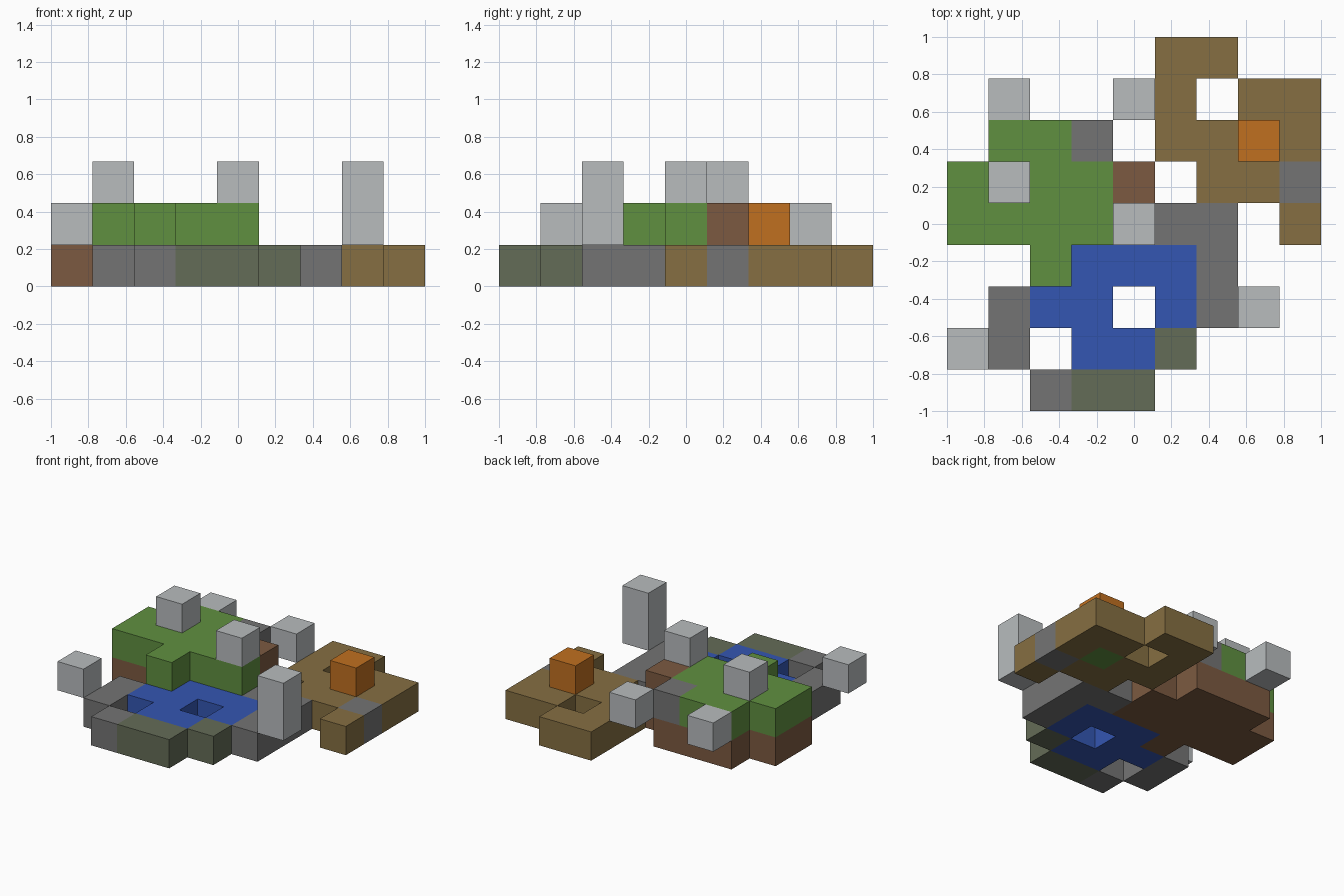
import bpy, bmesh
from mathutils import Vector

cube = bpy.data.objects.get("Cube")
if cube:
    bpy.data.objects.remove(cube, do_unlink=True)

N = 9
S = 2 / N

# One plan per layer: rows run back to front, columns run from -x to +x
LAYERS = [
    """.....TT..
       .....T.TT
       .DDD.TTGT
       DDDDD.TTS
       DDDDDSS.T
       ..DWWWS..
       .SWW.WS..
       .S.WWM...
       ..SMM....""",
    """.........
       .C..C....
       .GGS...O.
       GGGGD....
       GGGGC....
       ..G......
       .......C.
       C........
       .........""".replace("GGGGC", "GGGGG"),
    """.........
       .........
       .........
       .C.......
       ....C....
       .........
       .......C.
       .........
       .........""",
]

# Part name, colour name and sRGB colour for each block letter
PARTS = {
    "T": ("sand_blocks", "tan", "866F42"),
    "D": ("soil_blocks", "brown", "7C5A41"),
    "G": ("grass_blocks", "green", "609040"),
    "W": ("water_blocks", "blue", "3456B2"),
    "S": ("stone_blocks", "gray", "747474"),
    "M": ("mossy_blocks", "moss gray", "646C57"),
    "O": ("orange_block", "orange", "C07020"),
    "C": ("pale_blocks", "pale gray", "B8BCBE"),
}


def make_material(name, code):
    def linear(c):
        return c / 12.92 if c <= 0.04045 else ((c + 0.055) / 1.055) ** 2.4
    rgb = [linear(v / 255) for v in bytes.fromhex(code)]
    mat = bpy.data.materials.new(name)
    mat.use_nodes = True
    mat.diffuse_color = (*rgb, 1)
    mat.node_tree.nodes["Principled BSDF"].inputs["Base Color"].default_value = (*rgb, 1)
    return mat


def build_blocks(name, cells, mat):
    """Join cells into one shell, leaving out faces shared by two cells."""
    bm = bmesh.new()
    for cell in cells:
        for axis in range(3):
            for sign in (-1, 1):
                step = Vector((0, 0, 0))
                step[axis] = sign
                if tuple(int(a + b) for a, b in zip(cell, step)) in cells:
                    continue
                u, v = Vector((0, 0, 0)), Vector((0, 0, 0))
                u[(axis + 1) % 3] = sign
                v[(axis + 2) % 3] = 1
                mid = Vector(cell) + Vector((0.5, 0.5, 0.5)) + step / 2
                corners = [mid + (a * u + b * v) / 2
                           for a, b in ((-1, -1), (1, -1), (1, 1), (-1, 1))]
                bm.faces.new([bm.verts.new((p.x * S - 1, p.y * S - 1, p.z * S))
                              for p in corners])
    bmesh.ops.remove_doubles(bm, verts=bm.verts, dist=S / 100)
    mesh = bpy.data.meshes.new(name)
    bm.to_mesh(mesh)
    bm.free()
    mesh.materials.append(mat)
    bpy.context.collection.objects.link(bpy.data.objects.new(name, mesh))


# Sort the block cells by letter
cells = {letter: set() for letter in PARTS}
for k, plan in enumerate(LAYERS):
    for j, row in enumerate(plan.split()):
        for i, letter in enumerate(row):
            if letter in cells:
                cells[letter].add((i, N - 1 - j, k))

# The tower block stands two layers tall
tower = (7, 2, 1)
cells["C"].update({tower, (tower[0], tower[1], tower[2] + 1)})

for letter, (part, colour, code) in PARTS.items():
    build_blocks(part, cells[letter], make_material(colour, code))
